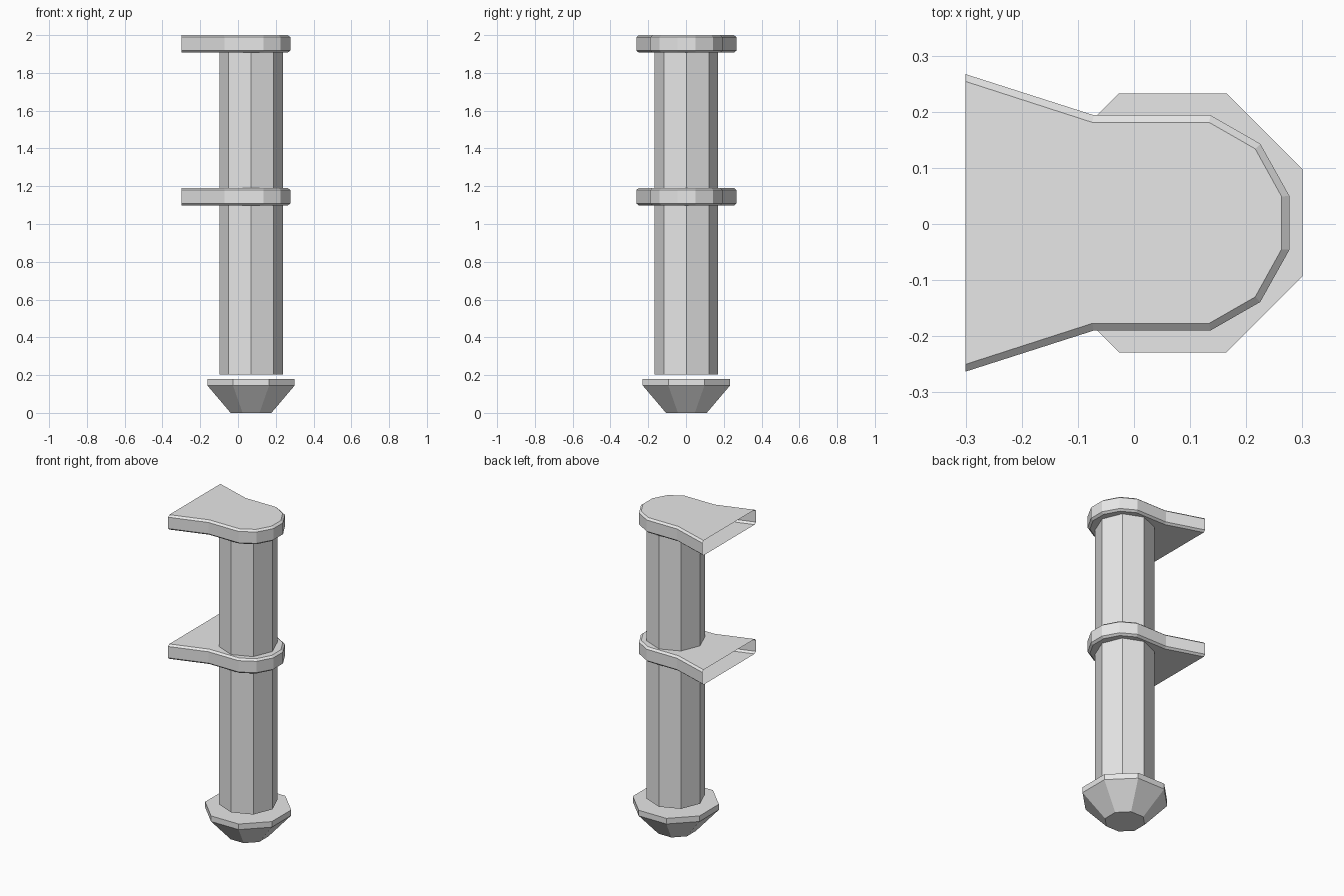
import bpy, bmesh, math
from mathutils import Vector

if "Cube" in bpy.data.objects:
    bpy.data.objects.remove(bpy.data.objects["Cube"], do_unlink=True)

CENTRE_X, CENTRE_Y = 0.069, 0.002

grey = bpy.data.materials.new("plain grey")
grey.use_nodes = True
grey.diffuse_color = (0.8, 0.8, 0.8, 1)
grey.node_tree.nodes["Principled BSDF"].inputs["Base Color"].default_value = (0.8, 0.8, 0.8, 1)


def loft(name, rings, cap_bottom=True, cap_top=True, open_side=None):
    """Join stacked rings of points; open_side drops faces looking that way."""
    bm = bmesh.new()
    loops = [[bm.verts.new(p) for p in ring] for ring in rings]
    n = len(loops[0])
    for low, high in zip(loops, loops[1:]):
        for i in range(n):
            j = (i + 1) % n
            bm.faces.new((low[i], low[j], high[j], high[i]))
    bottom = bm.faces.new(loops[0][::-1])
    top = bm.faces.new(loops[-1])
    bmesh.ops.recalc_face_normals(bm, faces=bm.faces[:])
    drop = []
    if not cap_bottom:
        drop.append(bottom)
    if not cap_top:
        drop.append(top)
    if open_side:
        drop += [f for f in bm.faces if f.normal.dot(Vector(open_side)) > 0.99]
    bmesh.ops.delete(bm, geom=drop, context='FACES')
    mesh = bpy.data.meshes.new(name)
    bm.to_mesh(mesh)
    bm.free()
    mesh.materials.append(grey)
    obj = bpy.data.objects.new(name, mesh)
    bpy.context.collection.objects.link(obj)
    return obj


def octagon(radius, z, turn=0.0):
    return [(CENTRE_X + radius * math.cos(turn + i * math.pi / 4),
             CENTRE_Y + radius * math.sin(turn + i * math.pi / 4), z) for i in range(8)]


def outline(half, z):
    """Mirror half of a bracket outline across its middle line."""
    full = [(x, -y) for x, y in half] + half[::-1]
    return [(x, CENTRE_Y + y, z) for x, y in full]


# Octagonal post, corners on the axes
loft("post", [octagon(0.168, 0.203), octagon(0.168, 1.95)], False, False)

# Tapered foot, flats on the axes
flat = math.pi / 8
grow = 1 / math.cos(flat)
loft("foot", [octagon(0.108 * grow, 0, flat), octagon(0.231 * grow, 0.145, flat),
              octagon(0.231 * grow, 0.18, flat)])

# Flared brackets with chamfered rims, open at the wall end
outer = [(-0.3, 0.265), (-0.072, 0.192), (0.136, 0.192), (0.225, 0.141), (0.277, 0.048)]
inner = [(-0.3, 0.252), (-0.074, 0.179), (0.134, 0.179), (0.216, 0.132), (0.263, 0.047)]
for name, low, high in (("lower_bracket", 1.098, 1.191), ("upper_bracket", 1.907, 2.0)):
    loft(name, [outline(inner, low), outline(outer, low + 0.011),
                outline(outer, high - 0.011), outline(inner, high)],
         open_side=(-1, 0, 0))
